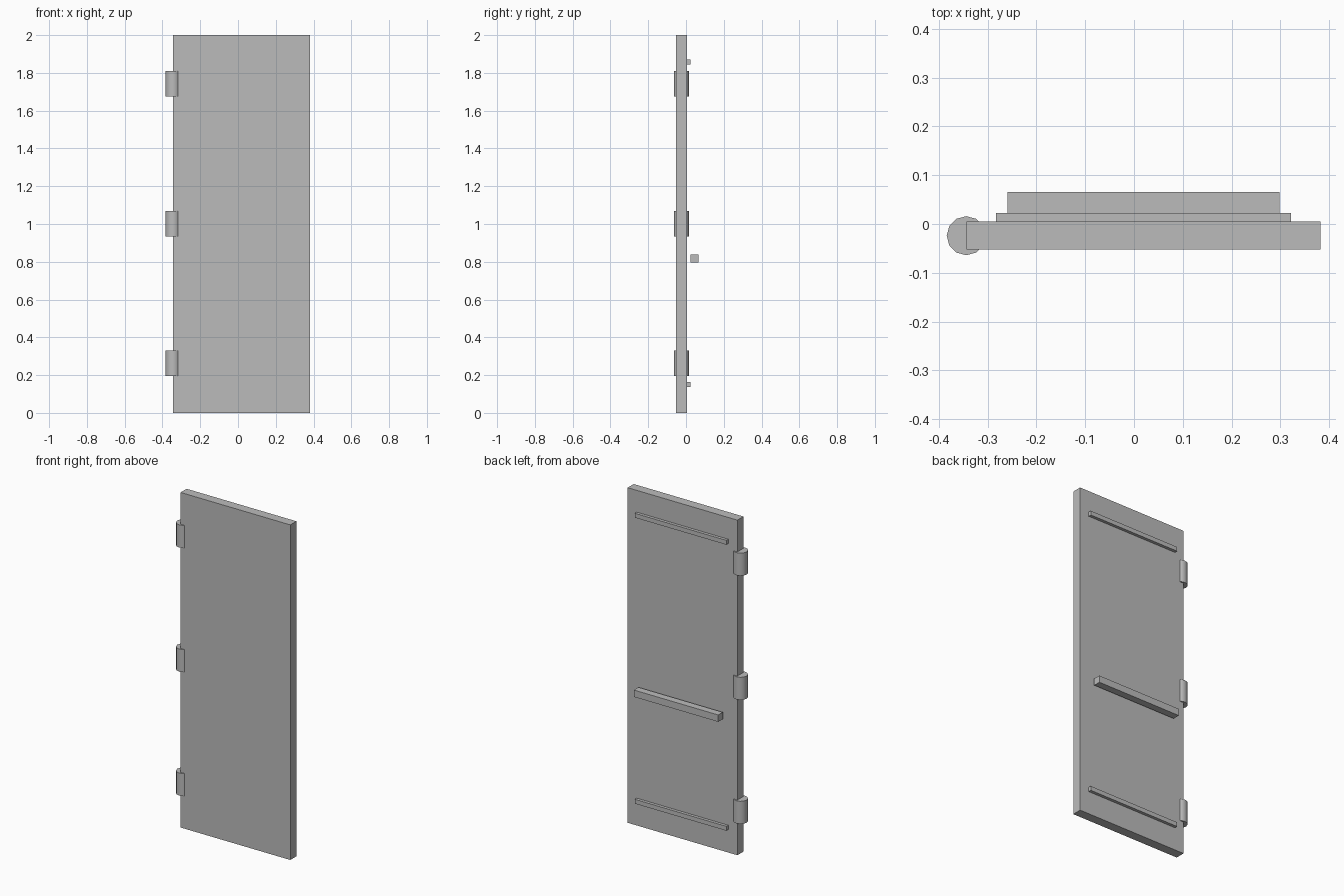
import bpy
import math

cube = bpy.data.objects.get("Cube")
if cube:
    bpy.data.objects.remove(cube, do_unlink=True)

grey = bpy.data.materials.new("plain_grey")
grey.use_nodes = True
grey.diffuse_color = (0.5, 0.5, 0.5, 1)
grey.node_tree.nodes["Principled BSDF"].inputs["Base Color"].default_value = (0.5, 0.5, 0.5, 1)


def box(name, x, y, z):
    """Box spanning the given (low, high) ranges."""
    spans = (x, y, z)
    bpy.ops.mesh.primitive_cube_add(size=1, location=[(a + b) / 2 for a, b in spans])
    obj = bpy.context.object
    obj.name = name
    obj.scale = [b - a for a, b in spans]
    bpy.ops.object.transform_apply(location=False, rotation=False, scale=True)
    obj.data.materials.append(grey)


def hinge(name, z):
    """Upright hinge barrel on the door's right edge."""
    bpy.ops.mesh.primitive_cylinder_add(vertices=12, radius=0.04, depth=0.135,
                                        location=(-0.344, -0.024, z))
    obj = bpy.context.object
    obj.name = name
    obj.data.materials.append(grey)
    bpy.ops.object.shade_smooth_by_angle(angle=math.radians(35))


# Door slab
box("door_panel", (-0.343, 0.382), (-0.052, 0.005), (0, 2))

# Thin rails on the back
for name, z in (("lower_rail", 0.15), ("upper_rail", 1.857)):
    box(name, (-0.283, 0.322), (0.005, 0.023), (z - 0.013, z + 0.013))

# Push bar, standing clear of the slab
box("push_bar", (-0.259, 0.298), (0.023, 0.066), (0.797, 0.838))

# Hinges
for name, z in (("lower_hinge", 0.262), ("middle_hinge", 1.002), ("upper_hinge", 1.743)):
    hinge(name, z)
